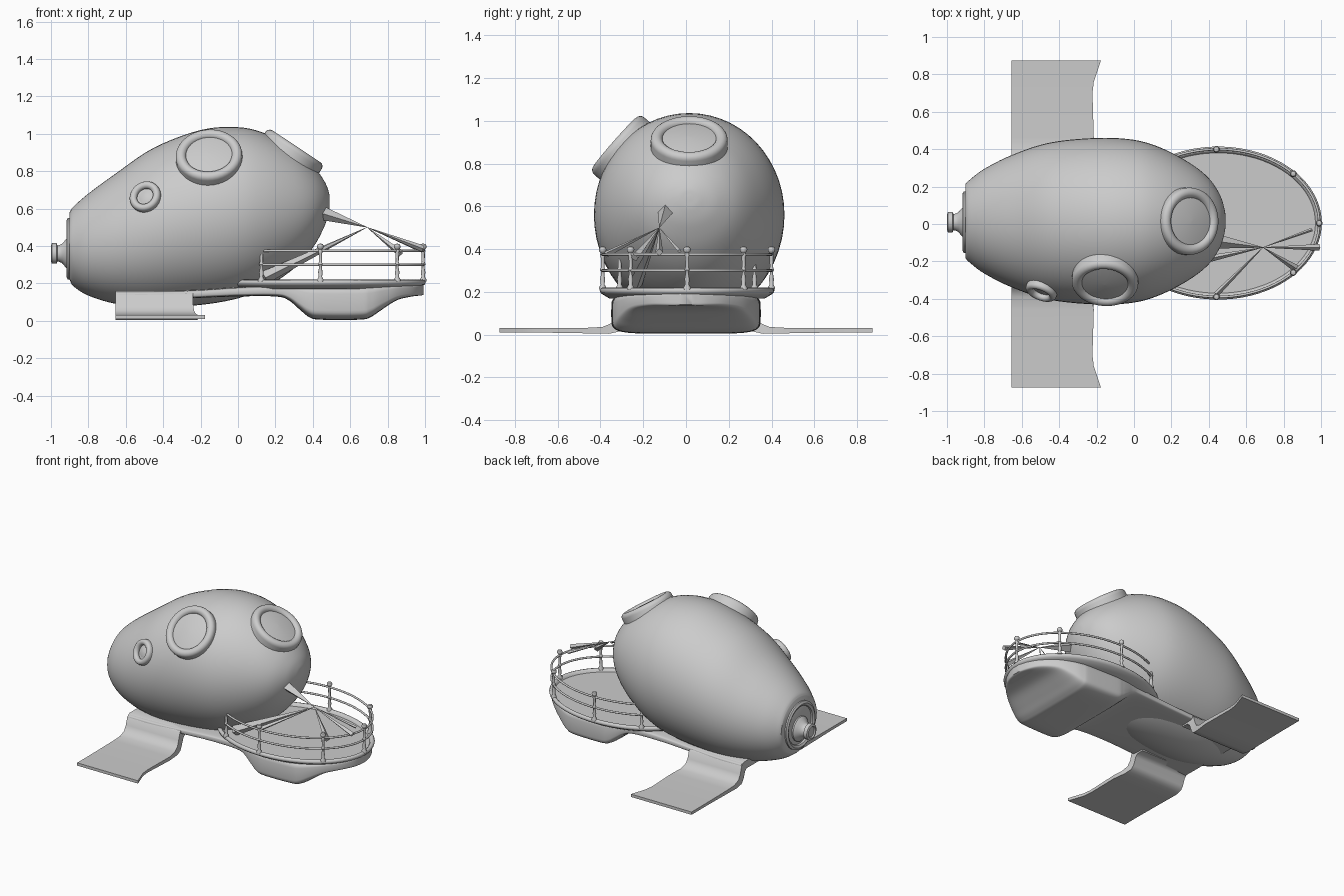
import bpy, bmesh, math
from mathutils import Vector

if "Cube" in bpy.data.objects:
    bpy.data.objects.remove(bpy.data.objects["Cube"])

grey = bpy.data.materials.new("plain_grey")
grey.use_nodes = True
COLOUR = (0.6, 0.6, 0.6, 1)
grey.diffuse_color = COLOUR
grey.node_tree.nodes["Principled BSDF"].inputs["Base Color"].default_value = COLOUR


def finish(name, bm, angle=40):
    bmesh.ops.remove_doubles(bm, verts=bm.verts, dist=0.00001)
    bmesh.ops.recalc_face_normals(bm, faces=bm.faces)
    mesh = bpy.data.meshes.new(name)
    bm.to_mesh(mesh)
    bm.free()
    mesh.materials.append(grey)
    ob = bpy.data.objects.new(name, mesh)
    bpy.context.collection.objects.link(ob)
    bpy.ops.object.select_all(action="DESELECT")
    ob.select_set(True)
    bpy.context.view_layer.objects.active = ob
    bpy.ops.object.shade_smooth_by_angle(angle=math.radians(angle))
    return ob


def skin(name, rings, cap=True, angle=40):
    """Join rings of points with quads and close the ends."""
    bm = bmesh.new()
    rows = [[bm.verts.new(p) for p in ring] for ring in rings]
    n = len(rows[0])
    for a, b in zip(rows, rows[1:]):
        for i in range(n):
            j = (i + 1) % n
            bm.faces.new((a[i], a[j], b[j], b[i]))
    if cap:
        bm.faces.new(rows[0])
        bm.faces.new(rows[-1])
    return finish(name, bm, angle)


def smooth_path(points, steps):
    """Catmull-Rom curve through the points."""
    pts = [Vector(p) for p in points]
    pts = [2 * pts[0] - pts[1]] + pts + [2 * pts[-1] - pts[-2]]
    out = []
    for a, b, c, d in zip(pts, pts[1:], pts[2:], pts[3:]):
        for s in range(steps):
            t = s / steps
            out.append(0.5 * (2 * b + (c - a) * t + (2 * a - 5 * b + 4 * c - d) * t ** 2
                              + (3 * b - a - 3 * c + d) * t ** 3))
    return out + [pts[-2]]


def loft(name, stations, y_mid, power=1.0, segs=56):
    """Stations are x, bottom, top, half width; low power makes boxy sections."""
    def bend(v):
        return math.copysign(abs(v) ** power, v)
    rings = []
    for x, low, high, half in smooth_path(stations, 5):
        mid, tall = (low + high) / 2, (high - low) / 2
        rings.append([(x, y_mid + half * bend(math.cos(a)), mid + tall * bend(math.sin(a)))
                      for a in (math.tau * i / segs for i in range(segs))])
    return skin(name, rings)


def lathe(name, profile, centre, axis, segs=40, angle=40):
    """Turn (radius, height) points about an axis."""
    turn = Vector(axis).to_track_quat("Z", "Y")
    rings = [[turn @ Vector((max(r, 0.0005) * math.cos(a), max(r, 0.0005) * math.sin(a), h))
              + Vector(centre) for a in (math.tau * i / segs for i in range(segs))]
             for r, h in profile]
    return skin(name, rings, angle=angle)


def tube(name, points, radius):
    """Round bar along a list of points lying in a level plane."""
    rings = []
    for i, p in enumerate(points):
        along = (points[min(i + 1, len(points) - 1)] - points[max(i - 1, 0)]).normalized()
        side = Vector((0, 0, 1)).cross(along)
        rings.append([p + radius * (side * math.cos(a) + Vector((0, 0, math.sin(a))))
                      for a in (math.tau * k / 10 for k in range(10))])
    return skin(name, rings)


# Egg-shaped cabin
loft("cabin", [
    (-0.90, 0.22, 0.58, 0.20), (-0.88, 0.185, 0.61, 0.22), (-0.80, 0.135, 0.68, 0.28),
    (-0.65, 0.09, 0.79, 0.355), (-0.45, 0.07, 0.925, 0.42), (-0.2, 0.085, 1.02, 0.445),
    (0, 0.12, 1.035, 0.435), (0.15, 0.18, 1.0, 0.39), (0.3, 0.28, 0.92, 0.31),
    (0.4, 0.39, 0.83, 0.23), (0.46, 0.50, 0.75, 0.14), (0.485, 0.58, 0.69, 0.06),
    (0.49, 0.63, 0.65, 0.01)], 0.015)

# Portholes: collar, rounded rim and pane in one turned shape
def porthole(name, centre, axis, ring, thick, pane):
    rim = [(ring + thick * math.cos(a), thick * math.sin(a))
           for a in (math.radians(d) for d in range(0, 241, 20))]
    lathe(name, [(ring + thick, -0.08)] + rim + [(ring - thick * 0.8, pane - 0.012),
          (ring * 0.5, pane - 0.003), (0, pane)], centre, axis)


porthole("side_porthole", (-0.155, -0.312, 0.882), (-0.05, -0.75, 0.66), 0.15, 0.028, 0.02)
porthole("nose_porthole", (0.297, 0.015, 0.91), (0.55, 0, 0.83), 0.152, 0.028, 0.02)
porthole("small_porthole", (-0.497, -0.362, 0.665), (-0.33, -0.85, 0.4), 0.066, 0.02, -0.005)

# Tail flange and nozzle
lathe("tail_flange", [(0.165, 0), (0.165, 0.025), (0.15, 0.033), (0.135, 0.025),
                      (0.13, 0.012), (0, 0.012)], (-0.885, 0.01, 0.385), (-1, 0, 0))
lathe("tail_nozzle", [(0.085, 0), (0.085, 0.03), (0.07, 0.045), (0.052, 0.06), (0.045, 0.075),
                      (0.043, 0.085), (0.055, 0.09), (0.055, 0.115), (0.04, 0.12),
                      (0.035, 0.112), (0, 0.112)], (-0.88, 0.01, 0.36), (-1, 0, 0))

# Undercarriage bridge running into the rounded keel
loft("bridge_and_keel", [
    (-0.65, 0.10, 0.16, 0.31), (-0.45, 0.11, 0.16, 0.31), (-0.24, 0.12, 0.165, 0.30),
    (0, 0.13, 0.18, 0.30), (0.2, 0.13, 0.19, 0.31), (0.27, 0.11, 0.195, 0.32),
    (0.33, 0.06, 0.195, 0.335), (0.38, 0.02, 0.195, 0.345), (0.44, 0.006, 0.195, 0.35),
    (0.65, 0.006, 0.195, 0.345), (0.71, 0.02, 0.195, 0.335), (0.77, 0.06, 0.195, 0.31),
    (0.85, 0.11, 0.195, 0.26), (0.93, 0.13, 0.195, 0.18), (0.975, 0.135, 0.195, 0.10),
    (0.993, 0.14, 0.195, 0.03)], 0.0, 0.35)

# Curved legs with flat flared feet: top y, top z, bottom y, bottom z, front edge x
LEG = [(0.2, 0.16, 0.2, 0.11, -0.24), (0.285, 0.16, 0.25, 0.11, -0.24),
       (0.31, 0.14, 0.27, 0.09, -0.24), (0.325, 0.09, 0.29, 0.04, -0.24),
       (0.345, 0.055, 0.31, 0.015, -0.235), (0.39, 0.036, 0.36, 0.004, -0.225),
       (0.46, 0.032, 0.46, 0.006, -0.215), (0.7, 0.03, 0.7, 0.01, -0.222),
       (0.76, 0.03, 0.76, 0.01, -0.215), (0.873, 0.03, 0.873, 0.01, -0.177)]
for side, label in ((1, "left"), (-1, "right")):
    skin(label + "_leg", [[(-0.655, side * yt, zt), (x, side * yt, zt),
                           (x, side * yb, zb), (-0.655, side * yb, zb)]
                          for yt, zt, yb, zb, x in LEG], angle=50)


# Oval deck with a rolled lip
def oval(angle, z, grow=0.0):
    return Vector((0.45 + (0.54 + grow) * math.cos(angle),
                   0.005 + (0.395 + grow) * math.sin(angle), z))


def oval_ring(z, grow):
    return [oval(math.tau * i / 80, z, grow) for i in range(80)]


skin("deck", [oval_ring(z, g) for z, g in (
    (0.17, -0.03), (0.188, 0.0), (0.195, 0.01), (0.207, 0.014), (0.218, 0.008),
    (0.22, -0.004), (0.212, -0.014), (0.2, -0.02))], angle=60)

# Rails and turned posts around the open part of the deck
REACH = math.radians(128)
for label, z in (("upper_rail", 0.375), ("lower_rail", 0.3)):
    tube(label, [oval(REACH * (i / 30 - 1), z) for i in range(61)], 0.007)
POST = [(0.018, 0), (0.018, 0.01), (0.009, 0.025), (0.012, 0.05), (0.008, 0.07), (0.008, 0.085),
        (0.013, 0.092), (0.008, 0.105), (0.009, 0.15), (0.012, 0.165), (0.009, 0.172),
        (0.017, 0.18), (0.018, 0.19), (0.013, 0.2), (0, 0.203)]
for i, degrees in enumerate((-127, -91, -42, 0, 42, 91, 127)):
    lathe("rail_post_%d" % (i + 1), POST, oval(math.radians(degrees), 0.21), (0, 0, 1), 14)

# Thin tapered spikes meeting at one point above the deck
tip = Vector((0.69, -0.125, 0.5))
for i, (end, width) in enumerate((((0.42, -0.09, 0.585), 0.042), ((0.44, -0.375, 0.375), 0.015),
                                  ((0.14, -0.24, 0.23), 0.035), ((0.99, -0.125, 0.385), 0.018),
                                  ((0.87, -0.24, 0.36), 0.02), ((0.95, -0.03, 0.39), 0.01))):
    reach = Vector(end) - tip
    lathe("spike_%d" % (i + 1), [(0.001, 0), (width, reach.length)], tip, reach, 4, 20)
